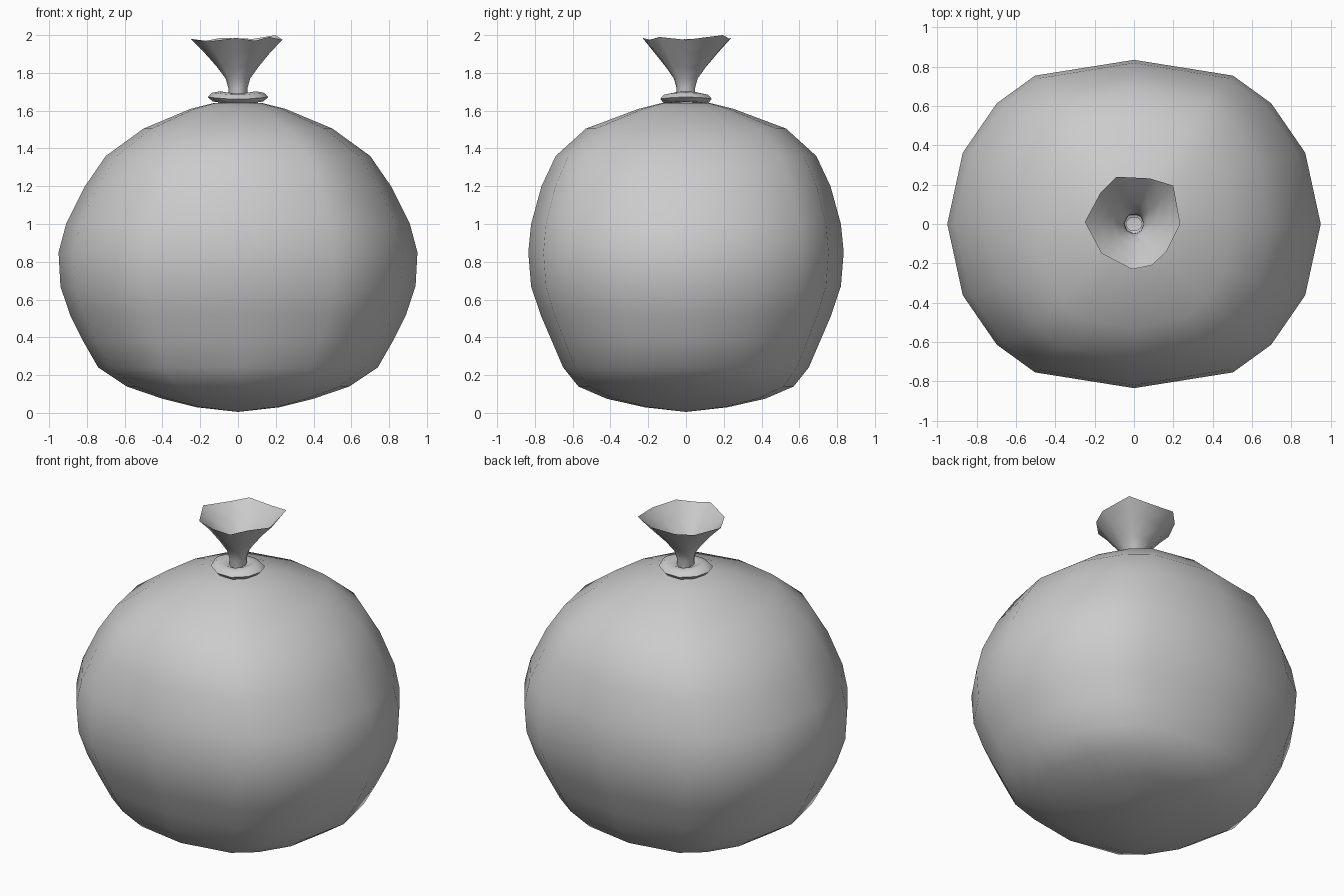
import bpy, math

if "Cube" in bpy.data.objects:
    bpy.data.objects.remove(bpy.data.objects["Cube"])


def make_mesh(name, rings, bottom=None, top=None, loop=False, angle=60):
    """Skin a list of equal-sized rings of points, with optional pole points."""
    n = len(rings[0])
    verts = [p for r in rings for p in r]
    faces = []
    count = len(rings)
    for i in range(count if loop else count - 1):
        a, b = i * n, ((i + 1) % count) * n
        for j in range(n):
            k = (j + 1) % n
            faces.append((a + j, a + k, b + k, b + j))
    if bottom:
        verts.append(bottom)
        faces += [((j + 1) % n, j, len(verts) - 1) for j in range(n)]
    if top:
        verts.append(top)
        o = (count - 1) * n
        faces += [(o + j, o + (j + 1) % n, len(verts) - 1) for j in range(n)]
    mesh = bpy.data.meshes.new(name)
    mesh.from_pydata(verts, [], faces)
    obj = bpy.data.objects.new(name, mesh)
    bpy.context.collection.objects.link(obj)
    bpy.ops.object.select_all(action='DESELECT')
    obj.select_set(True)
    bpy.context.view_layer.objects.active = obj
    bpy.ops.object.shade_smooth_by_angle(angle=math.radians(angle))
    return obj


# Sack body: rounded-box cross-section, mirrored into four quarters
quarter = [(1, 0), (.917, .434), (.735, .735), (.53, .904)]
section = list(quarter)
section += [(0, 1)] + [(-x, y) for x, y in reversed(quarter[1:])]
section += [(-x, -y) for x, y in section]

# z, half width, half depth
profile = [(.03, .22, .22), (.075, .40, .42), (.14, .59, .57), (.24, .74, .65),
           (.38, .82, .71), (.52, .89, .77), (.67, .94, .82), (.85, .95, .835),
           (1.0, .91, .82), (1.2, .81, .765), (1.36, .70, .69),
           (1.505, .50, .53), (1.61, .25, .25), (1.64, .13, .13)]
body = [[(x * w, y * d, z) for x, y in section] for z, w, d in profile]
make_mesh("sack_body", body, bottom=(0, 0, .005), top=(0, 0, 1.65))

# Tie: flattened low-poly ring around the neck
tie = []
for r, z in [(.16, 1.667), (.135, 1.69), (.09, 1.697), (.04, 1.675), (.09, 1.64), (.135, 1.643)]:
    ring = []
    for j in range(10):
        a = math.tau * j / 10
        ring.append((r * math.cos(a), .9 * r * math.sin(a), z + .006 * math.cos(2 * a)))
    tie.append(ring)
make_mesh("tie_ring", tie, loop=True, angle=80)

# Gathered neck: thin open funnel with an uneven rim
rim = [(.235, .0, 1.975), (.2, .195, 2.0), (.08, .232, 1.98), (-.09, .24, 1.985),
       (-.17, .16, 1.97), (-.25, .01, 1.98), (-.165, -.15, 1.965),
       (-.01, -.23, 1.985), (.09, -.21, 1.97), (.165, -.14, 1.99)]
neck = []
for s, z in [(.2, 1.66), (.21, 1.72), (.27, 1.77), (.45, 1.83), (.73, 1.91)]:
    ring = []
    for x, y, _ in rim:
        # even out the rim shape towards the tie
        q = s * (.24 / math.hypot(x, y) * (1 - s) + s)
        ring.append((x * q, y * q, z))
    neck.append(ring)
neck.append(rim)
make_mesh("gathered_neck", neck, bottom=(0, 0, 1.65))
